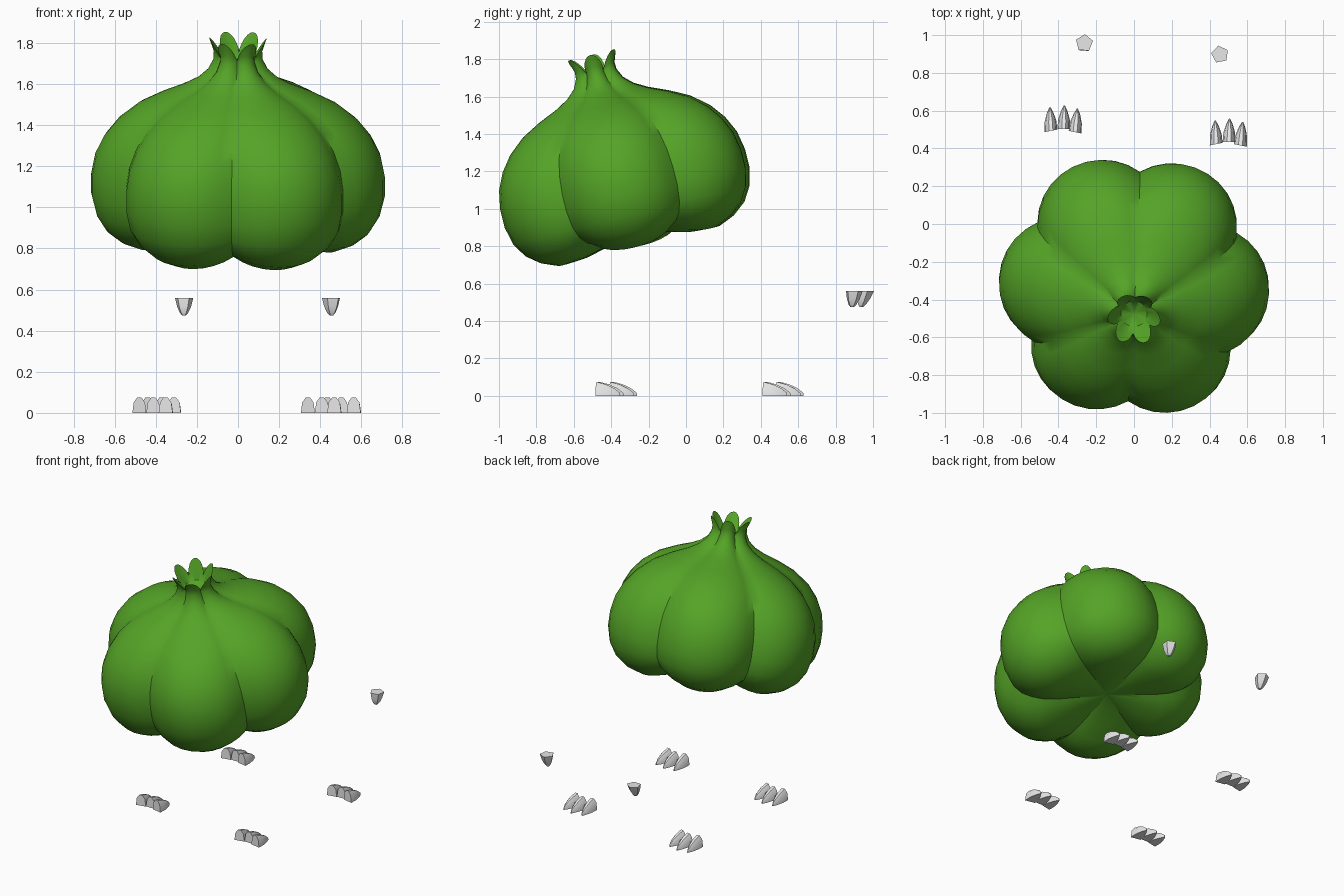
import bpy, bmesh, math
from mathutils import Matrix, Vector

if "Cube" in bpy.data.objects:
    bpy.data.objects.remove(bpy.data.objects["Cube"])


def material(name, rgb):
    m = bpy.data.materials.new(name)
    m.diffuse_color = (*rgb, 1)
    m.use_nodes = True
    m.node_tree.nodes["Principled BSDF"].inputs["Base Color"].default_value = m.diffuse_color
    return m


GREEN = material("leaf green", (0.09, 0.37, 0.02))
WHITE = material("claw white", (0.8, 0.8, 0.8))


def loft(name, rings, mat, angle, cap_start=True, cap_end=True):
    """Skin a list of equal-length closed rings; a capped ring becomes an n-gon."""
    bm = bmesh.new()
    loops = [[bm.verts.new(p) for p in ring] for ring in rings]
    n = len(loops[0])
    for a, b in zip(loops, loops[1:]):
        for i in range(n):
            j = (i + 1) % n
            bm.faces.new((a[i], a[j], b[j], b[i]))
    if cap_start:
        bm.faces.new(loops[0][::-1])
    if cap_end:
        bm.faces.new(loops[-1])
    bmesh.ops.recalc_face_normals(bm, faces=bm.faces)
    me = bpy.data.meshes.new(name)
    bm.to_mesh(me)
    bm.free()
    me.materials.append(mat)
    ob = bpy.data.objects.new(name, me)
    bpy.context.collection.objects.link(ob)
    bpy.context.view_layer.objects.active = ob
    ob.select_set(True)
    bpy.ops.object.shade_smooth_by_angle(angle=math.radians(angle))
    ob.select_set(False)
    return ob


# Bulb: six rounded lobes around a tilted axis, ending in an open pointed crown
LOBES, SEG = 6, 10
N = LOBES * SEG


def lobe(phi):
    """Relative radius of a ring of six overlapping circles (1 at lobe middle)."""
    c, p = 0.37, 0.34
    return (c * math.cos(phi) + math.sqrt(p * p - (c * math.sin(phi)) ** 2)) / (c + p)


# radius, height, groove strength, groove height shift
profile = [
    (0.01, 0.07, 1, 0.0), (0.12, 0.055, 1, 0.01), (0.25, 0.03, 1, 0.03),
    (0.38, 0.005, 1, 0.05), (0.48, 0.0, 1, 0.06), (0.57, 0.035, 1, 0.05),
    (0.64, 0.09, 1, 0.03), (0.69, 0.17, 1, 0.01), (0.715, 0.27, 1, 0),
    (0.715, 0.37, 1, 0), (0.695, 0.47, 1, 0), (0.65, 0.56, 1, 0),
    (0.585, 0.64, 1, 0), (0.49, 0.715, 1, 0), (0.38, 0.77, 1, 0),
    (0.27, 0.815, 1.1, 0), (0.195, 0.855, 1.2, 0), (0.145, 0.9, 1.4, 0),
    (0.12, 0.95, 1.5, 0), (0.118, 0.99, 1.5, -0.02), (0.14, 1.055, 2, -0.085),
    (0.10, 0.985, 1.5, -0.04), (0.07, 0.93, 1, 0), (0.01, 0.91, 0, 0),
]
turn = Matrix.Translation((0, -0.25, 0.8)) @ Matrix.Rotation(math.radians(14), 4, 'X')
rings = []
for r, z, k, shift in profile:
    ring = []
    for i in range(N):
        a = 2 * math.pi * i / N
        phi = (i % SEG) / SEG * math.pi / 3
        phi = min(phi, math.pi / 3 - phi)
        g = 1 - lobe(phi)
        rr = r * (1 - k * g)
        b = a - math.radians(3)
        ring.append(turn @ Vector((rr * math.cos(b), rr * math.sin(b), z + shift * g / 0.148)))
    rings.append(ring)
loft("bulb", rings, GREEN, 38)


# Claws: flat-bottomed arched cones, three per foot, pointing to +y
def claw(name, x, y, tip_dx, turn_in):
    rings = []
    for t, w, h in ((0, 0.034, 0.078), (0.4, 0.031, 0.064),
                    (0.75, 0.018, 0.042), (1, 0.003, 0.016)):
        ring = []
        for i in range(6):
            a = math.pi * i / 5
            px = w * math.cos(a)
            pz = h * math.sin(a) ** 0.8 if 0 < i < 5 else 0
            # base is cut along a slightly skewed line
            skew = turn_in * px * (1 - t)
            ring.append((x + px + tip_dx * t, y + 0.125 * t + skew, pz))
        rings.append(ring)
    loft(name, rings, WHITE, 35)


feet = {
    "front_left": (-0.375, 0.485), "front_right": (0.50, 0.415),
    "rear_left": (-0.415, -0.405), "rear_right": (0.405, -0.478),
}
for foot, (fx, fy) in feet.items():
    for n, dx, dy, tip, sk in (("a", -0.065, 0.012, -0.005, 0.2),
                               ("b", 0.003, 0.022, 0.003, 0),
                               ("c", 0.063, 0.005, 0.012, -0.2)):
        claw(f"{foot}_claw_{n}", fx + dx, fy + dy - 0.004, tip, sk)


# Teeth: five-sided downward tapering fangs
def tooth(name, x, y, tip_y, rot):
    rings = []
    for t, r in ((0, 0.047), (0.5, 0.036), (0.85, 0.022), (1, 0.01)):
        ring = []
        for i in range(5):
            a = rot + 2 * math.pi * i / 5
            ring.append((x + r * math.cos(a), y + tip_y * t + r * math.sin(a), 0.56 - 0.085 * t))
        rings.append(ring)
    loft(name, rings, WHITE, 20)


tooth("left_tooth", -0.263, 0.958, -0.022, 0.25)
tooth("right_tooth", 0.455, 0.898, -0.01, 0.5)
